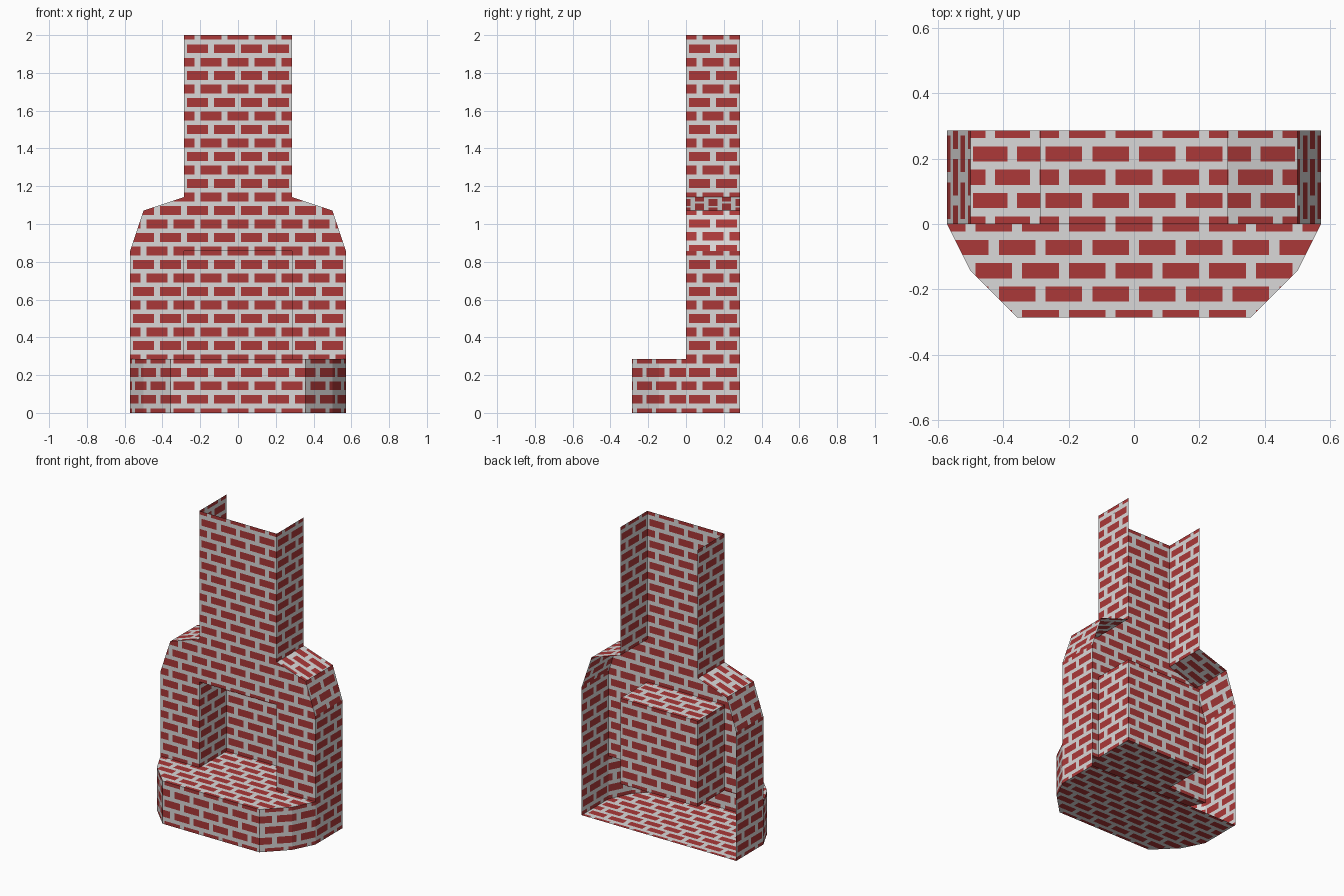
import bpy, bmesh, math
from mathutils import Vector as V3

if "Cube" in bpy.data.objects:
    bpy.data.objects.remove(bpy.data.objects["Cube"])

G = 2 / 7                 # modelling grid step
ROW, LEN = G / 4, G / 2   # brick course height and brick spacing
BH, BL = 0.046, 0.112     # visible brick height and length


def material(name, col):
    m = bpy.data.materials.new(name)
    m.diffuse_color = (*col, 1)
    m.use_nodes = True
    m.node_tree.nodes["Principled BSDF"].inputs["Base Color"].default_value = m.diffuse_color
    return m


MATS = [material("pale mortar", (0.70, 0.69, 0.69)),
        material("red brick", (0.41, 0.04, 0.04))]


def panel(out, pts, u):
    """Flat convex panel: a sheet of brick and mortar cells trimmed to the outline."""
    pts = [V3(p) * G for p in pts]
    u = V3(u).normalized()
    n = (pts[1] - pts[0]).cross(pts[2] - pts[1]).normalized()
    v = n.cross(u)
    d = n.dot(pts[0])
    us, vs = [p.dot(u) for p in pts], [p.dot(v) for p in pts]
    u0, u1, v0, v1 = min(us), max(us), min(vs), max(vs)
    bm = bmesh.new()

    def cell(a, b, c, e, mat):
        f = bm.faces.new([bm.verts.new(u * x + v * y + n * d)
                          for x, y in ((a, c), (b, c), (b, e), (a, e))])
        f.material_index = mat

    for k in range(math.floor(v0 / ROW) - 1, math.ceil(v1 / ROW) + 2):
        y = k * ROW
        cell(u0 - LEN, u1 + LEN, y + BH / 2, y + ROW - BH / 2, 0)
        for i in range(math.floor(u0 / LEN) - 2, math.ceil(u1 / LEN) + 2):
            x = (i + 0.5 * (k % 2)) * LEN
            cell(x - BL / 2, x + BL / 2, y - BH / 2, y + BH / 2, 1)
            cell(x + BL / 2, x + LEN - BL / 2, y - BH / 2, y + BH / 2, 0)
    for p, q in zip(pts, pts[1:] + pts[:1]):
        bmesh.ops.bisect_plane(bm, geom=bm.verts[:] + bm.edges[:] + bm.faces[:],
                               dist=1e-6, plane_co=p, plane_no=(q - p).cross(n),
                               clear_outer=True)
    tmp = bpy.data.meshes.new("tmp")
    bm.to_mesh(tmp)
    bm.free()
    out.from_mesh(tmp)
    bpy.data.meshes.remove(tmp)


def pair(out, pts, u):
    """Panel on the right side and its mirror on the left."""
    panel(out, pts, u)
    panel(out, [(-x, y, z) for x, y, z in reversed(pts)], (-u[0], u[1], u[2]))


def finish(name, bm):
    bmesh.ops.remove_doubles(bm, verts=bm.verts[:], dist=1e-5)
    me = bpy.data.meshes.new(name)
    bm.to_mesh(me)
    bm.free()
    for m in MATS:
        me.materials.append(m)
    bpy.context.collection.objects.link(bpy.data.objects.new(name, me))


X, Y = (1, 0, 0), (0, 1, 0)

# hearth: raised platform with angled front corners, hollow inside
plan = [(1.25, -1), (1.75, -0.5), (2, 0)]
left = [(-x, y) for x, y in reversed(plan)]
bm = bmesh.new()
panel(bm, [(-1.25, -1, 0), (1.25, -1, 0), (1.25, -1, 1), (-1.25, -1, 1)], X)
for (ax, ay), (bx, by) in zip(plan, plan[1:]):
    pair(bm, [(ax, ay, 0), (bx, by, 0), (bx, by, 1), (ax, ay, 1)], (bx - ax, by - ay, 0))
panel(bm, [(x, y, 1) for x, y in left + plan], X)
panel(bm, [(x, y, 0) for x, y in reversed(left + [*plan, (2, 1), (-2, 1)])], X)
finish("hearth", bm)

# chimney breast: piers, upper wall, side walls and sloped shoulders
bm = bmesh.new()
pair(bm, [(1, 0, 1), (2, 0, 1), (2, 0, 3), (1, 0, 3)], X)
panel(bm, [(-2, 0, 3), (2, 0, 3), (1.75, 0, 3.75), (1, 0, 4),
           (-1, 0, 4), (-1.75, 0, 3.75)], X)
side = [(2, 0), (2, 3), (1.75, 3.75), (1, 4)]
for i, ((ax, az), (bx, bz)) in enumerate(zip(side, side[1:])):
    pair(bm, [(ax, 0, az), (ax, 1, az), (bx, 1, bz), (bx, 0, bz)],
         (ax - bx, 0, az - bz) if i == 2 else Y)
finish("chimney_breast", bm)

# chimney stack: three walls, open at the back and top
bm = bmesh.new()
panel(bm, [(-1, 0, 4), (1, 0, 4), (1, 0, 7), (-1, 0, 7)], X)
pair(bm, [(1, 0, 4), (1, 1, 4), (1, 1, 7), (1, 0, 7)], Y)
finish("chimney_stack", bm)

# firebox: recess open to the front
bm = bmesh.new()
pair(bm, [(1, 0, 1), (1, 1, 1), (1, 1, 3), (1, 0, 3)], Y)
panel(bm, [(1, 1, 1), (-1, 1, 1), (-1, 1, 3), (1, 1, 3)], X)
panel(bm, [(-1, 0, 3), (1, 0, 3), (1, 1, 3), (-1, 1, 3)], X)
panel(bm, [(-1, 1, 1), (1, 1, 1), (1, 0, 1), (-1, 0, 1)], X)
finish("firebox", bm)
